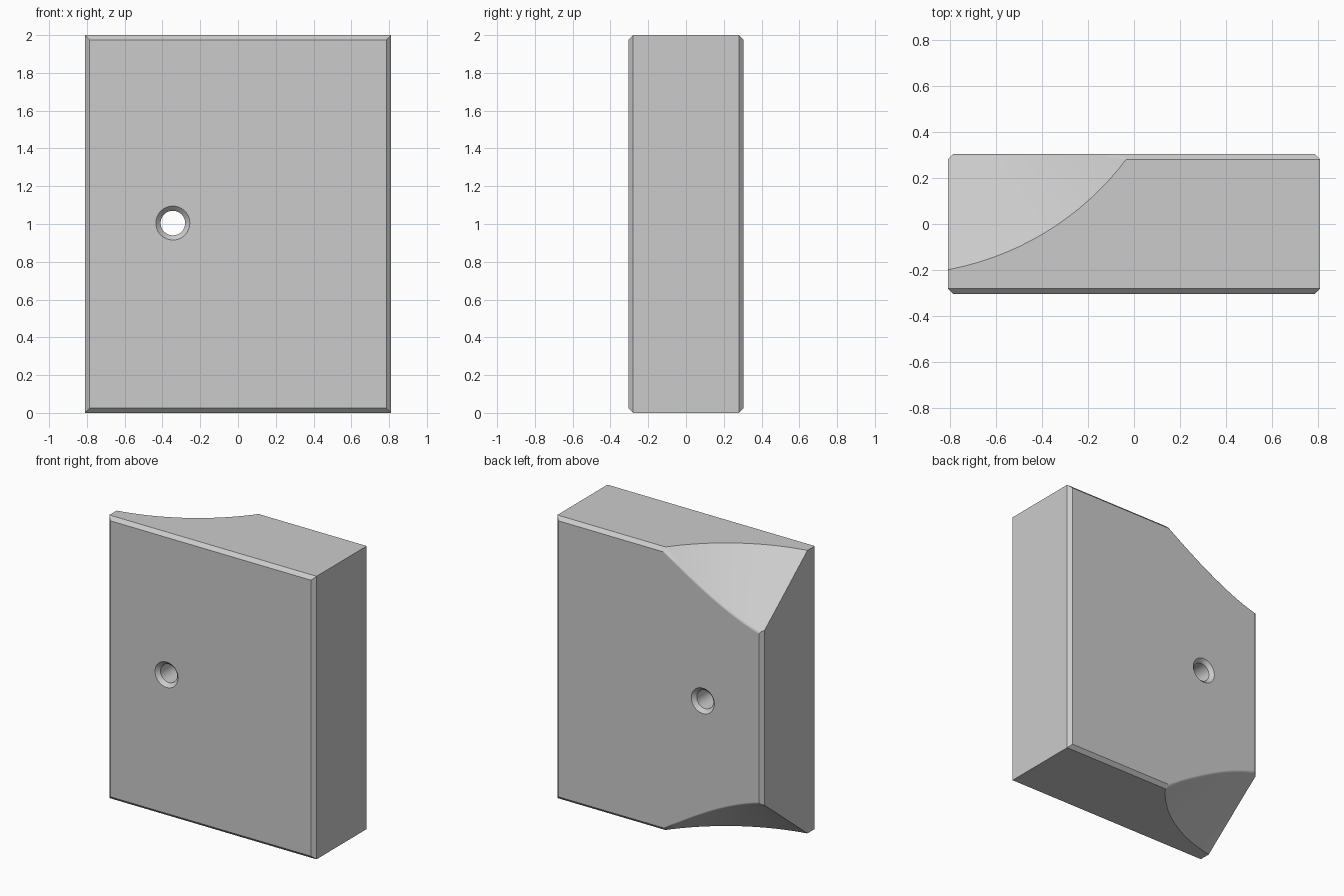
import bpy, bmesh, math
from mathutils import Matrix, Vector

cube = bpy.data.objects.get("Cube")
if cube:
    bpy.data.objects.remove(cube, do_unlink=True)

HX, HY, HEIGHT = 0.81, 0.305, 2.0      # half width, half depth, height
CHAMFER = 0.025
HOLE = Vector((-0.345, 0, 1.005))
HOLE_R = 0.065
SCOOP_AXIS = (-1.04, 1.04)
SCOOP_R, SCOOP_SLOPE = 1.26, 1.22      # radius at the end face, and its taper

grey = bpy.data.materials.new("plain grey")
grey.use_nodes = True
colour = (0.6, 0.6, 0.6, 1)
grey.diffuse_color = colour
grey.node_tree.nodes["Principled BSDF"].inputs["Base Color"].default_value = colour


def add_object(name, bm):
    bmesh.ops.recalc_face_normals(bm, faces=bm.faces[:])
    mesh = bpy.data.meshes.new(name)
    bm.to_mesh(mesh)
    bm.free()
    mesh.materials.append(grey)
    obj = bpy.data.objects.new(name, mesh)
    bpy.context.collection.objects.link(obj)
    return obj


def revolved_cutter(name, profile, matrix, sides):
    """Closed solid from (radius, height) rings around local z."""
    bm = bmesh.new()
    rings = []
    for r, h in profile:
        angles = [2 * math.pi * i / sides for i in range(sides)]
        rings.append([bm.verts.new((r * math.cos(a), r * math.sin(a), h)) for a in angles])
    for low, high in zip(rings, rings[1:]):
        for i in range(sides):
            j = (i + 1) % sides
            bm.faces.new((low[i], low[j], high[j], high[i]))
    bm.faces.new(rings[0][::-1])
    bm.faces.new(rings[-1])
    bm.transform(matrix)
    obj = add_object(name, bm)
    obj.hide_render = True
    return obj


# Block with chamfered front and back borders
bm = bmesh.new()
bmesh.ops.create_cube(bm, size=2)
bm.transform(Matrix.Translation((0, 0, HEIGHT / 2)) @ Matrix.Diagonal((HX, HY, HEIGHT / 2, 1)))
borders = [e for e in bm.edges if abs(e.verts[0].co.y - e.verts[1].co.y) < 0.01]
bmesh.ops.bevel(bm, geom=borders, offset=CHAMFER, segments=1, affect='EDGES')
block = add_object("block", bm)

# Through hole, countersunk at both ends
wide, over = HOLE_R + CHAMFER, 0.05
half = [(HOLE_R, HY - CHAMFER), (wide, HY), (wide, HY + over)]
profile = [(r, -h) for r, h in reversed(half)] + half
turn = Matrix.Translation(HOLE) @ Matrix.Rotation(math.pi / 2, 4, 'X')
cutters = [revolved_cutter("hole_cutter", profile, turn, 48)]

# Conical scoops in the top and bottom back corners
scoop = [(SCOOP_R + SCOOP_SLOPE * h, h) for h in (-0.6, 0.1)]
for name, z, angle in (("top_scoop_cutter", HEIGHT, 0), ("bottom_scoop_cutter", 0, math.pi)):
    place = Matrix.Translation((*SCOOP_AXIS, z)) @ Matrix.Rotation(angle, 4, 'X')
    cutters.append(revolved_cutter(name, scoop, place, 128))

bpy.ops.object.select_all(action='DESELECT')
bpy.context.view_layer.objects.active = block
block.select_set(True)
for cutter in cutters:
    mod = block.modifiers.new(cutter.name, 'BOOLEAN')
    mod.operation = 'DIFFERENCE'
    mod.solver = 'EXACT'
    mod.object = cutter
    bpy.ops.object.modifier_apply(modifier=mod.name)
for cutter in cutters:
    bpy.data.objects.remove(cutter, do_unlink=True)

# Small rounding where the scoops meet the back
bm = bmesh.new()
bm.from_mesh(block.data)
rim = []
for e in bm.edges:
    a, b = (v.co for v in e.verts)
    on_back = min(a.y, b.y) > HY - 0.001
    slanted = abs(a.x - b.x) > 0.0001 and abs(a.z - b.z) > 0.0001
    if on_back and slanted and (a - HOLE).xz.length > 0.2 and e.calc_face_angle(0) > 0.2:
        rim.append(e)
bmesh.ops.bevel(bm, geom=rim, offset=0.015, segments=3, profile=0.5,
                affect='EDGES', clamp_overlap=True)
bm.to_mesh(block.data)
bm.free()

bpy.ops.object.shade_smooth_by_angle(angle=math.radians(30))
normals = block.modifiers.new("flat_face_normals", 'WEIGHTED_NORMAL')
normals.keep_sharp = True
